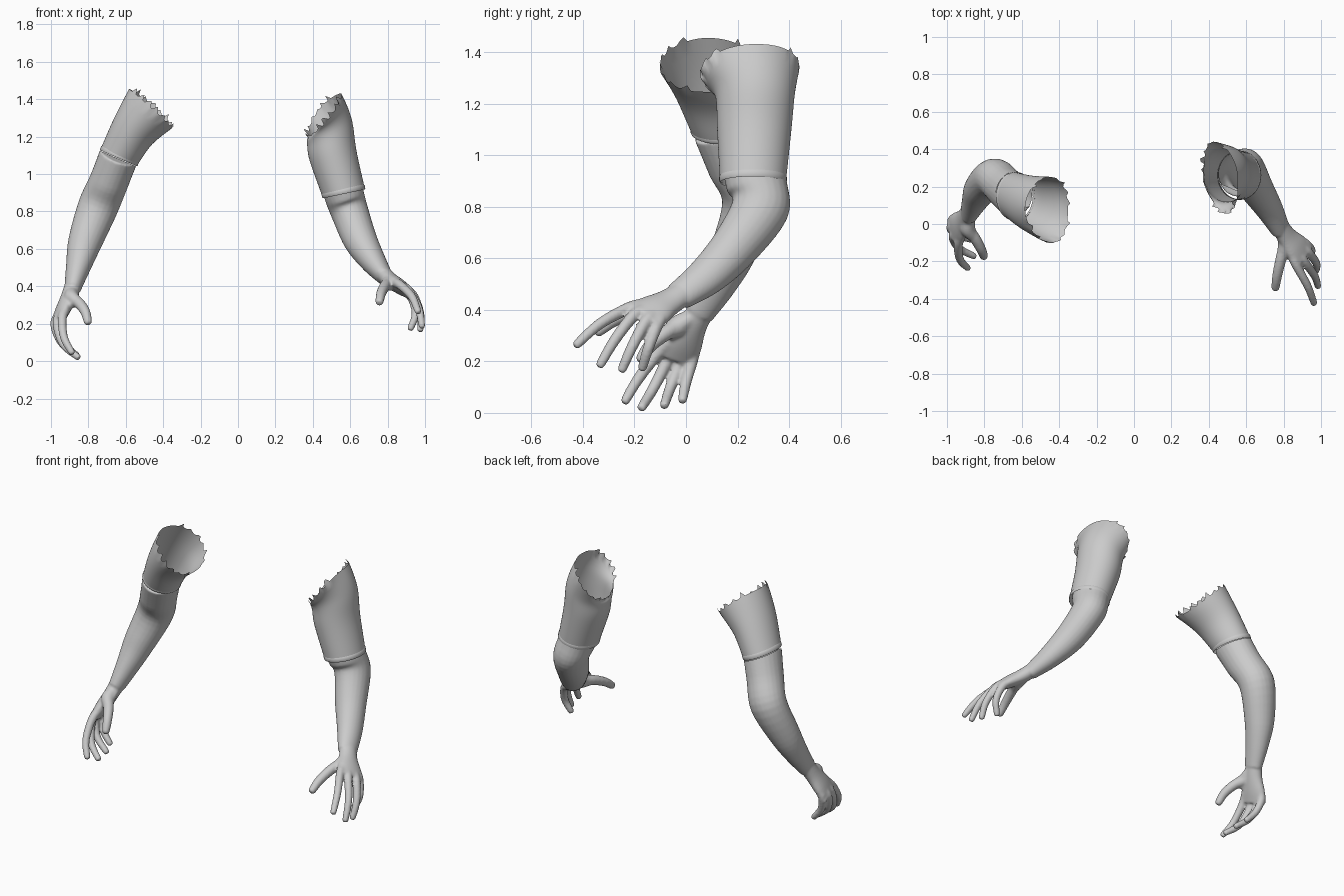
import bpy, bmesh, math, random
from mathutils import Vector

random.seed(4)
cube = bpy.data.objects.get("Cube")
if cube:
    bpy.data.objects.remove(cube)

grey = bpy.data.materials.new("plain_grey")
grey.use_nodes = True
COLOR = (0.6, 0.6, 0.6, 1)
grey.diffuse_color = COLOR
grey.node_tree.nodes["Principled BSDF"].inputs["Base Color"].default_value = COLOR
STILL = (0, 0, 0)


def spline(keys, t):
    """Catmull-Rom value through a list of vectors."""
    i = min(int(t), len(keys) - 2)
    f = t - i
    p1, p2 = keys[i], keys[i + 1]
    p0 = keys[i - 1] if i else p1 * 2 - p2
    p3 = keys[i + 2] if i + 2 < len(keys) else p2 * 2 - p1
    return 0.5 * (2 * p1 + (p2 - p0) * f + (2 * p0 - 5 * p1 + 4 * p2 - p3) * f * f
                  + (3 * p1 - p0 - 3 * p2 + p3) * f ** 3)


def tube(bm, rings, ref, normals=None, segs=24, steps=5, caps=True, torn=0.0,
         front=STILL, back=STILL):
    """Loft ellipses; each ring is (centre, radius along ref, radius across)."""
    pts = [Vector(r[0]) for r in rings]
    rad = [Vector((r[1], r[2], 0)) for r in rings]
    last = len(pts) - 1
    if normals:
        nrm = [Vector(n).normalized() for n in normals]
    else:
        nrm = [(pts[min(i + 1, last)] - pts[max(i - 1, 0)]).normalized() for i in range(last + 1)]
    loops = []
    for k in range(last * steps + 1):
        t = k / steps
        c, r, n = spline(pts, t), spline(rad, t), spline(nrm, t).normalized()
        u = Vector(ref)
        u = (u - n * u.dot(n)).normalized()
        w = n.cross(u)
        loop = []
        for s in range(segs):
            a = math.tau * s / segs
            p = c + u * r.x * math.cos(a) + w * r.y * math.sin(a)
            # pull the front and back of the open rim out of its plane
            pull = Vector(back if math.cos(a) > 0 else front)
            p += pull * max(0, t - last + 1) ** 2 * abs(math.cos(a)) ** 1.5
            # ragged teeth on the open rim, fading out at its highest part
            if torn and k == last * steps and s % 4 < 2 and p.z < c.z + 0.09:
                p += n * torn * random.uniform(0, 1.3)
            loop.append(bm.verts.new(p))
        loops.append(loop)
    for lo, hi in zip(loops, loops[1:]):
        for s in range(segs):
            e = (s + 1) % segs
            bm.faces.new((lo[s], lo[e], hi[e], hi[s]))
    if caps:
        bm.faces.new(loops[0][::-1])
        bm.faces.new(loops[-1])


def finish(bm, name):
    mesh = bpy.data.meshes.new(name)
    bm.to_mesh(mesh)
    bm.free()
    mesh.materials.append(grey)
    ob = bpy.data.objects.new(name, mesh)
    bpy.context.collection.objects.link(ob)
    for p in mesh.polygons:
        p.use_smooth = True
    return ob


def digit(bm, points, r):
    """Finger or thumb with a rounded tip."""
    pts = [Vector(p) for p in points]
    end = (pts[-1] - pts[-2]).normalized()
    rings = [(p, r * (1.15 - 0.11 * i), r * (1.15 - 0.11 * i)) for i, p in enumerate(pts)]
    rings[-1] = (pts[-1] - end * 0.012, r * 0.78, r * 0.78)
    rings.append((pts[-1] + end * 0.003, r * 0.5, r * 0.5))
    tube(bm, rings, (0.9, 0.3, 0.2), segs=14, steps=4)


def arm(name, rings, top_normal, fingers, thumb):
    bm = bmesh.new()
    tube(bm, rings, (0, 1, 0))
    # palm runs from the wrist to the knuckle row
    wrist = Vector(rings[-1][0])
    bases = [Vector(f[0]) for f in fingers]
    knuckles = sum(bases, Vector()) / 4
    across = bases[0] - bases[3]
    half = across.length / 2
    start = wrist.lerp(Vector(rings[-2][0]), 0.3)
    tube(bm, [(start, 0.05, 0.045), (wrist.lerp(knuckles, 0.25), 0.058, 0.042),
              (wrist.lerp(knuckles, 0.65), half + 0.008, 0.038),
              (knuckles, half + 0.017, 0.028)], across)
    # fleshy base of the thumb and the web to the first finger
    low, high = Vector(thumb[0]), Vector(thumb[1])
    tube(bm, [(wrist, 0.03, 0.03), (low, 0.042, 0.04), (low.lerp(high, 0.9), 0.027, 0.027)], across)
    thumb_side, finger_side = low.lerp(high, 0.6), bases[0].lerp(wrist, 0.25)
    span = thumb_side - finger_side
    tube(bm, [(wrist, 0.035, 0.03), (wrist.lerp((thumb_side + finger_side) / 2, 0.6), span.length * 0.55, 0.03),
              ((thumb_side + finger_side) / 2, span.length * 0.55, 0.018)], span)
    for f in fingers:
        inner = Vector(f[0]).lerp(wrist, 0.35)
        digit(bm, [inner] + list(f), 0.0235)
    digit(bm, thumb, 0.0285)
    ob = finish(bm, name)
    # fuse the pieces into one skin
    fuse = ob.modifiers.new("fuse", "REMESH")
    fuse.mode = "VOXEL"
    fuse.voxel_size = 0.0065
    soft = ob.modifiers.new("soften", "SMOOTH")
    soft.factor = 0.5
    soft.iterations = 8
    dg = bpy.context.evaluated_depsgraph_get()
    skin = bpy.data.meshes.new_from_object(ob.evaluated_get(dg))
    ob.modifiers.clear()
    ob.data = skin
    # open the upper end
    bm = bmesh.new()
    bm.from_mesh(skin)
    n = Vector(top_normal).normalized()
    bmesh.ops.bisect_plane(bm, geom=bm.verts[:] + bm.edges[:] + bm.faces[:],
                           plane_co=Vector(rings[0][0]) - n * 0.015, plane_no=n, clear_outer=True)
    bm.to_mesh(skin)
    bm.free()
    for p in skin.polygons:
        p.use_smooth = True


def sleeve(name, rings, normals, front, back):
    bm = bmesh.new()
    tube(bm, rings, (0, 1, 0), normals, segs=72, steps=6, caps=False, torn=0.025,
         front=front, back=back)
    finish(bm, name)
    # narrow raised hem around the lower edge
    c, a, b = rings[0]
    n = Vector(normals[0]).normalized()
    hem = [(Vector(c) + n * h, a + g, b + g) for h, g in ((-0.006, 0), (0, 0.003), (0.016, 0.003), (0.022, 0))]
    bm = bmesh.new()
    tube(bm, hem, (0, 1, 0), [n] * 4, segs=72, steps=1, caps=False)
    finish(bm, name + "_hem")


# Left arm, reaching forward
sleeve("left_sleeve",
       [((0.565, 0.26, 0.90), 0.128, 0.115), ((0.508, 0.265, 1.10), 0.144, 0.128),
        ((0.49, 0.268, 1.22), 0.152, 0.135), ((0.465, 0.26, 1.315), 0.17, 0.145)],
       [(-0.21, 0, 1), (-0.25, 0, 1), (-0.5, 0, 1), (-0.8, 0, 0.6)],
       (0.035, -0.035, 0), (-0.035, 0.01, 0.025))
arm("left_arm",
    [((0.55, 0.262, 0.95), 0.12, 0.107), ((0.57, 0.275, 0.88), 0.118, 0.106),
     ((0.60, 0.287, 0.79), 0.112, 0.10), ((0.655, 0.19, 0.645), 0.093, 0.09),
     ((0.725, 0.08, 0.53), 0.078, 0.068), ((0.785, -0.03, 0.45), 0.06, 0.045)],
    (-0.21, 0, 1),
    [((0.87, -0.225, 0.405), (0.93, -0.335, 0.345), (0.965, -0.43, 0.26)),
     ((0.91, -0.20, 0.38), (0.965, -0.275, 0.285), (0.985, -0.337, 0.18)),
     ((0.935, -0.155, 0.355), (0.975, -0.21, 0.255), (0.975, -0.252, 0.16)),
     ((0.925, -0.11, 0.345), (0.95, -0.145, 0.255), (0.92, -0.172, 0.167))],
    [(0.81, -0.10, 0.42), (0.785, -0.19, 0.40), (0.765, -0.28, 0.36), (0.755, -0.35, 0.31)])

# Right arm, hanging lower
sleeve("right_sleeve",
       [((-0.637, 0.148, 1.09), 0.127, 0.107), ((-0.565, 0.115, 1.22), 0.145, 0.122),
        ((-0.468, 0.08, 1.35), 0.172, 0.155)],
       [(0.4, 0, 0.92), (0.5, -0.1, 0.85), (0.68, 0, 0.74)],
       (0.02, -0.01, -0.01), (0.015, 0, 0.01))
arm("right_arm",
    [((-0.637, 0.149, 1.097), 0.122, 0.106), ((-0.69, 0.195, 0.96), 0.112, 0.105),
     ((-0.75, 0.245, 0.82), 0.105, 0.108), ((-0.82, 0.185, 0.63), 0.09, 0.09),
     ((-0.855, 0.12, 0.50), 0.075, 0.066), ((-0.885, 0.05, 0.385), 0.058, 0.044)],
    (0.4, 0, 0.92),
    [((-0.94, -0.115, 0.225), (-0.93, -0.19, 0.125), (-0.885, -0.24, 0.04)),
     ((-0.968, -0.07, 0.205), (-0.935, -0.13, 0.09), (-0.85, -0.175, 0.016)),
     ((-0.98, -0.02, 0.20), (-0.945, -0.06, 0.10), (-0.855, -0.086, 0.025)),
     ((-0.97, 0.025, 0.21), (-0.945, 0.0, 0.12), (-0.88, -0.015, 0.043))],
    [(-0.89, -0.025, 0.34), (-0.845, -0.085, 0.305), (-0.815, -0.14, 0.26), (-0.80, -0.18, 0.20)])
